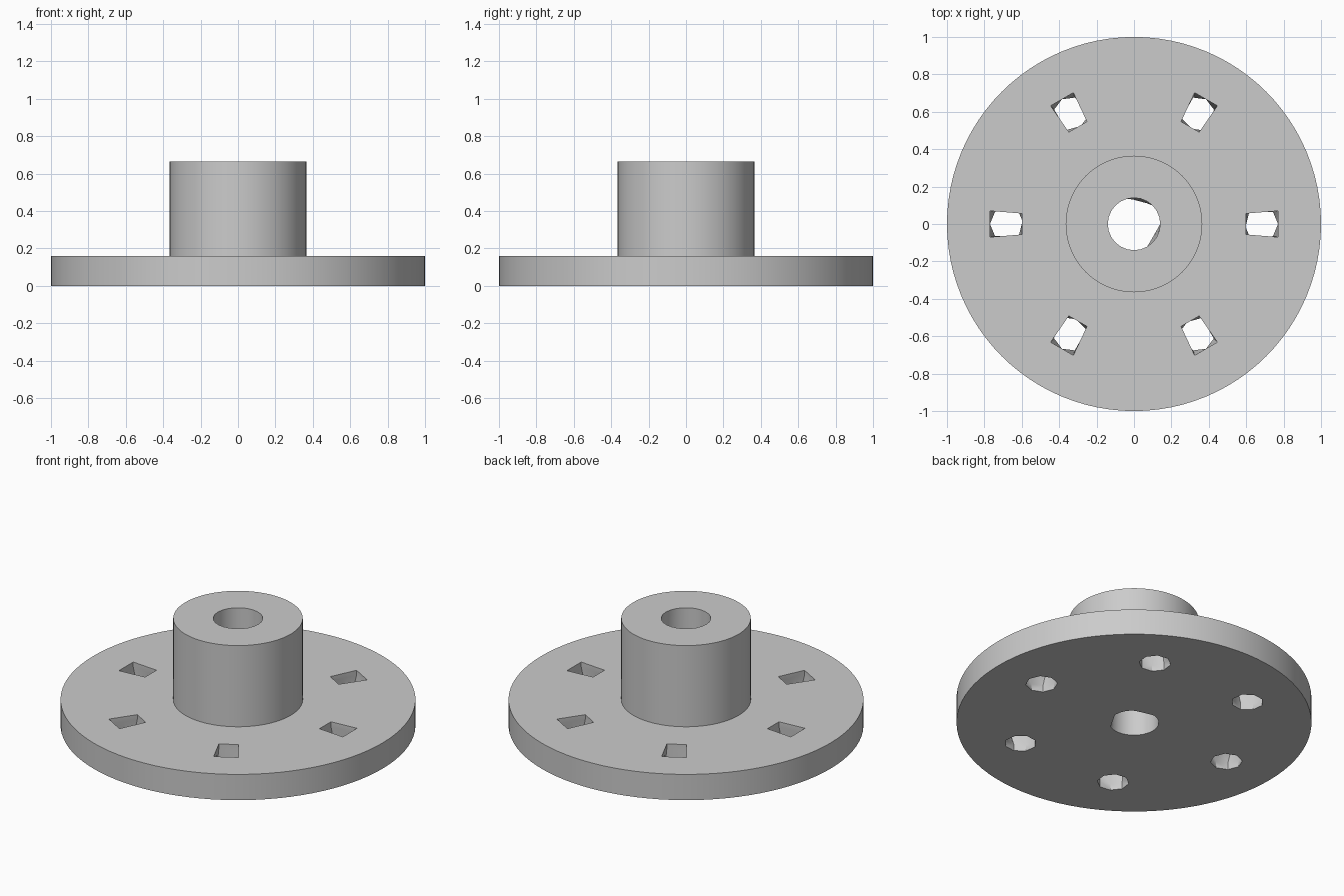
import bpy, bmesh
from math import sin, cos, pi, radians
from mathutils import Matrix

cube = bpy.data.objects.get("Cube")
if cube:
    bpy.data.objects.remove(cube)

FLANGE_R, FLANGE_TOP = 1.0, 0.16
HUB_R, HUB_TOP = 0.365, 0.665
SEGMENTS = 96

grey = bpy.data.materials.new("plain grey")
grey.use_nodes = True
grey.diffuse_color = (0.6, 0.6, 0.6, 1)
grey.node_tree.nodes["Principled BSDF"].inputs["Base Color"].default_value = grey.diffuse_color


def circle(radius, count, cx=0.0, start=0.0):
    return [(cx + radius * cos(start + 2 * pi * i / count),
             radius * sin(start + 2 * pi * i / count)) for i in range(count)]


def loft(name, sections):
    """Closed solid through (outline, height) sections of equal point count."""
    bm = bmesh.new()
    rings = [[bm.verts.new((x, y, z)) for x, y in outline] for outline, z in sections]
    for low, high in zip(rings, rings[1:]):
        for i in range(len(low)):
            j = (i + 1) % len(low)
            bm.faces.new((low[i], low[j], high[j], high[i]))
    bm.faces.new(rings[0][::-1])
    bm.faces.new(rings[-1])
    bmesh.ops.recalc_face_normals(bm, faces=bm.faces)
    mesh = bpy.data.meshes.new(name)
    bm.to_mesh(mesh)
    bm.free()
    mesh.materials.append(grey)
    obj = bpy.data.objects.new(name, mesh)
    bpy.context.collection.objects.link(obj)
    return obj


# Flange and hub as one turned body
rim, boss = circle(FLANGE_R, SEGMENTS), circle(HUB_R, SEGMENTS)
body = loft("flanged_hub", [(rim, 0), (rim, FLANGE_TOP), (boss, FLANGE_TOP), (boss, HUB_TOP)])

# Bore: round at the top, slightly uneven at the bottom
round_bore = circle(0.14, 24)
uneven_bore = []
for x, y in round_bore:
    # two flats clip the round outline
    for angle, reach in ((radians(75), 0.125), (radians(-30), 0.122)):
        over = x * cos(angle) + y * sin(angle) - reach
        if over > 0:
            x, y = x - over * cos(angle), y - over * sin(angle)
    uneven_bore.append((x, y))
cutters = [loft("bore_cutter", [(uneven_bore, -0.1), (uneven_bore, 0.05),
                                (round_bore, 0.3), (round_bore, HUB_TOP + 0.1)])]

# Bolt slots: wedge-shaped at the top, rounded at the bottom
wedge = [(0.77, 0.0), (0.77, 0.07), (0.685, 0.063), (0.6, 0.056),
         (0.6, 0.0), (0.6, -0.056), (0.685, -0.063), (0.77, -0.07)]
rounded = circle(0.09, 8, cx=0.68)
for k in range(6):
    slot = loft("slot_cutter", [(rounded, -0.1), (rounded, 0.04),
                                (wedge, FLANGE_TOP - 0.03), (wedge, FLANGE_TOP + 0.1)])
    slot.data.transform(Matrix.Rotation(k * pi / 3, 4, "Z"))
    cutters.append(slot)

# Cut all holes and bake the result
for cutter in cutters:
    cutter.hide_render = True
    mod = body.modifiers.new("hole", "BOOLEAN")
    mod.operation = "DIFFERENCE"
    mod.solver = "EXACT"
    mod.object = cutter
bpy.context.view_layer.update()
graph = bpy.context.evaluated_depsgraph_get()
cut_mesh = bpy.data.meshes.new_from_object(body.evaluated_get(graph))
body.modifiers.clear()
body.data = cut_mesh
for cutter in cutters:
    bpy.data.objects.remove(cutter)

# Smooth round walls, crisp edges
bpy.ops.object.select_all(action="DESELECT")
body.select_set(True)
bpy.context.view_layer.objects.active = body
bpy.ops.object.shade_smooth_by_angle(angle=radians(30))
